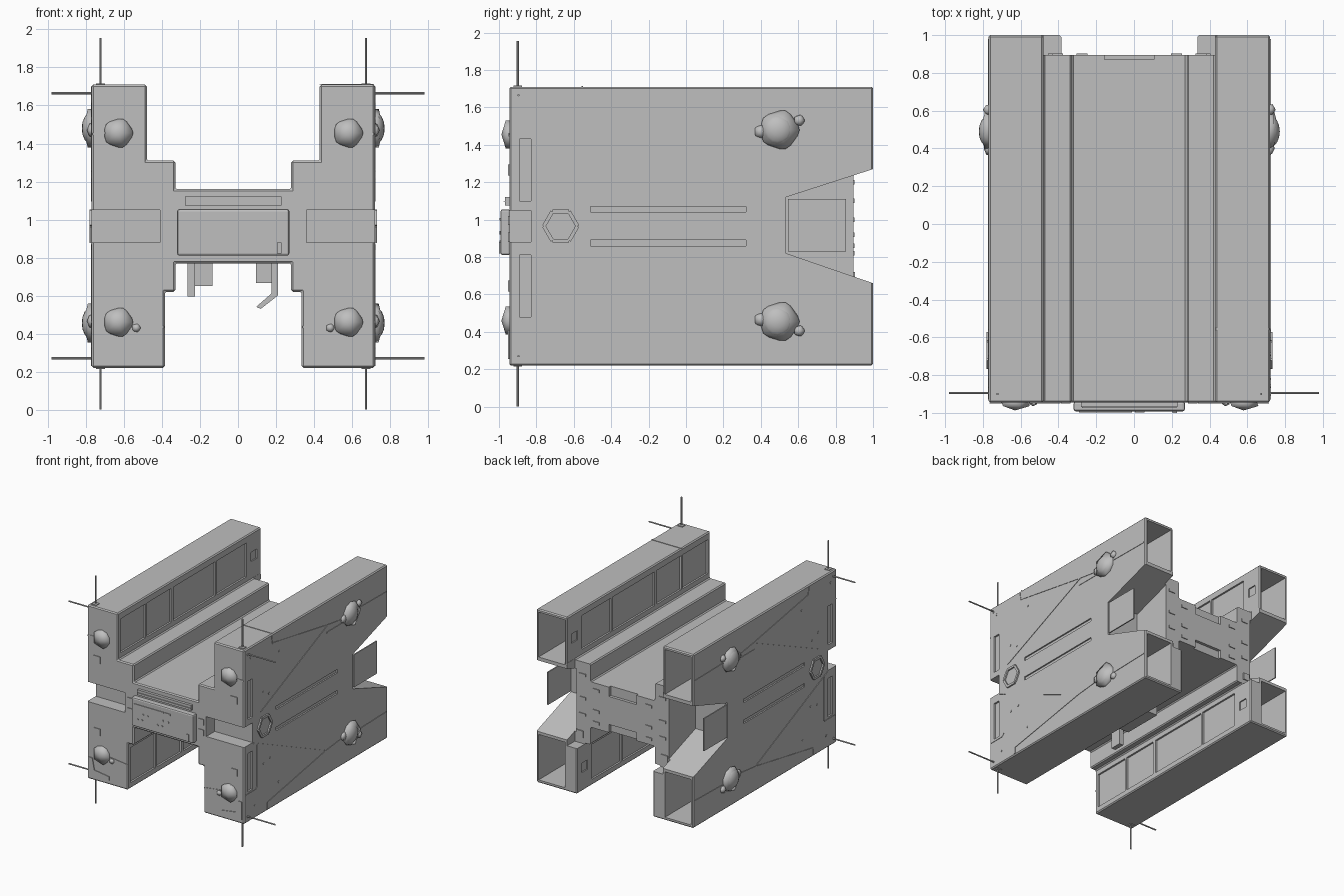
import bpy, bmesh, math
from mathutils import Vector, Matrix

if "Cube" in bpy.data.objects:
    bpy.data.objects.remove(bpy.data.objects["Cube"])

CX = -0.025                      # symmetry plane of the hull
grey = bpy.data.materials.new("hull_grey")
grey.diffuse_color = (0.52, 0.52, 0.52, 1)
grey.use_nodes = True
grey.node_tree.nodes["Principled BSDF"].inputs["Base Color"].default_value = grey.diffuse_color


def finish(name, bm, smooth=False):
    bmesh.ops.recalc_face_normals(bm, faces=bm.faces)
    me = bpy.data.meshes.new(name)
    bm.to_mesh(me)
    bm.free()
    ob = bpy.data.objects.new(name, me)
    bpy.context.collection.objects.link(ob)
    me.materials.append(grey)
    for p in me.polygons:
        p.use_smooth = smooth
    return ob


def box(bm, x, y, z):
    """Box from three (low, high) ranges."""
    c = [(r[0] + r[1]) / 2 for r in (x, y, z)]
    s = [abs(r[1] - r[0]) for r in (x, y, z)]
    bmesh.ops.create_cube(bm, size=1, matrix=Matrix.Translation(c) @ Matrix.Diagonal((*s, 1)))


def sbox(bm, s, d, y, z):
    """Box on side s, with d measured outwards from the symmetry plane."""
    box(bm, (CX + s * d[0], CX + s * d[1]), y, z)


def prism(bm, pts, vec):
    f = bm.faces.new([bm.verts.new(p) for p in pts])
    ret = bmesh.ops.extrude_face_region(bm, geom=[f], use_keep_orig=True)
    vs = [v for v in ret["geom"] if isinstance(v, bmesh.types.BMVert)]
    bmesh.ops.translate(bm, verts=vs, vec=vec)


def strip(bm, p, q, n, w=0.01, t=0.004):
    """Thin raised line from p to q on a surface with normal n."""
    p, q, n = Vector(p), Vector(q), Vector(n)
    a = (q - p).normalized().cross(n) * w / 2
    prism(bm, [p - a, q - a, q + a, p + a], n * t)


def rod(bm, p, q, r, seg=8):
    p, q = Vector(p), Vector(q)
    m = Matrix.Translation((p + q) / 2) @ (q - p).to_track_quat('Z', 'Y').to_matrix().to_4x4()
    bmesh.ops.create_cone(bm, cap_ends=True, segments=seg, radius1=r, radius2=r,
                          depth=(q - p).length, matrix=m)


SIDES = (-1, 1)

# Hull: stepped H profile, extruded front to back
half = [(0.305, 1.16), (0.305, 1.31), (0.455, 1.31), (0.455, 1.71), (0.745, 1.71),
        (0.745, 0.22), (0.36, 0.22), (0.36, 0.62), (0.305, 0.62), (0.305, 0.77)]
prof = [(CX + d, z) for d, z in half] + [(CX - d, z) for d, z in reversed(half)]
bm = bmesh.new()
prism(bm, [(x, -0.945, z) for x, z in prof], (0, 1.945, 0))
hull = finish("hull", bm)

# Cutter: rear bay, open wing ends, front slots, grooves and inner panels
bm = bmesh.new()
box(bm, (CX - 0.4545, CX + 0.4545), (0.895, 1.3), (0.61, 2))
for s in SIDES:
    for z in ((1.30, 1.685), (0.245, 0.635)):
        sbox(bm, s, (0.475, 0.725), (0.55, 1.3), z)
    sbox(bm, s, (0.385, 0.9), (-1.2, -0.83), (0.88, 1.05))
    for z in ((1.10, 1.43), (0.48, 0.81)):
        sbox(bm, s, (0.73, 0.8), (-0.89, -0.83), z)
    for z in ((1.04, 1.07), (0.86, 0.89)):
        sbox(bm, s, (0.733, 0.8), (-0.51, 0.32), z)
    for d, z0, z1 in ((0.455, 1.36, 1.65), (0.36, 0.27, 0.57)):
        for y in ((-0.91, -0.57), (-0.55, -0.22), (-0.19, 0.38), (0.40, 0.80)):
            sbox(bm, s, (d - 0.02, d + 0.015), y, (z0, z1))
        zc = (z0 + z1) / 2
        sbox(bm, s, (d - 0.02, d + 0.01), (0.86, 0.94), (zc - 0.04, zc + 0.04))
cut_a = finish("recess_cutter", bm)

# Cutter: side notches at the rear and two notches in the rear bay wall
bm = bmesh.new()
for s in SIDES:
    pts = [(0.535, 1.12), (1.0, 1.27), (1.2, 1.335), (1.2, 0.591), (1.0, 0.66), (0.535, 0.82)]
    prism(bm, [(CX + s * 0.44, y, z) for y, z in pts], (s * 0.5, 0, 0))
for z in ((1.08, 1.25), (0.7, 0.84)):
    box(bm, (CX - 0.13, CX + 0.13), (0.87, 1.2), z)
cut_b = finish("notch_cutter", bm)

bev = hull.modifiers.new("edge", 'BEVEL')
bev.width, bev.segments, bev.limit_method = 0.009, 1, 'ANGLE'
for c in (cut_a, cut_b):
    m = hull.modifiers.new("cut", 'BOOLEAN')
    m.object, m.operation, m.solver = c, 'DIFFERENCE', 'EXACT'
    c.hide_render = True
    c.hide_set(True)

# Square flaps standing in the side notches
bm = bmesh.new()
for s in SIDES:
    sbox(bm, s, (0.737, 0.747), (0.545, 0.855), (0.83, 1.11))
finish("notch_flaps", bm)

# Seams, frames, hex hatches and rivets on the outer sides
bm = bmesh.new()
lines = [[(0.40, 1.47), (0.19, 1.50), (-0.72, 1.10)], [(0.19, 1.50), (-0.56, 1.63), (-0.57, 1.70)],
         [(0.55, 1.485), (0.98, 1.48)], [(0.17, 1.44), (0.40, 1.44)],
         [(-0.82, 0.87), (0.16, 0.43), (-0.63, 0.29), (-0.63, 0.23)],
         [(0.16, 0.43), (0.40, 0.455)], [(0.55, 0.44), (0.98, 0.45)],
         [(-0.93, 0.46), (-0.79, 0.46), (-0.77, 0.48), (-0.77, 0.84)]]
dots = [(-0.47, 1.53), (-0.69, 1.26), (-0.61, 1.22), (-0.68, 0.645), (-0.59, 0.66),
        (-0.48, 0.41), (-0.86, 1.62), (-0.80, 0.33), (-0.90, 1.66), (-0.90, 0.27)]
hexa = [(-0.67 + 0.09 * math.cos(k * math.pi / 3), 0.965 + 0.09 * math.sin(k * math.pi / 3))
        for k in range(7)]
for s in SIDES:
    x = CX + s * 0.745
    for ln in lines:
        for a, b in zip(ln, ln[1:]):
            strip(bm, (x, *a), (x, *b), (s, 0, 0))
    for a, b in zip(hexa, hexa[1:]):
        strip(bm, (x, *a), (x, *b), (s, 0, 0), 0.02, 0.012)
    for y, z in dots:
        rod(bm, (x - s * 0.01, y, z), (x + s * 0.004, y, z), 0.009)
strip(bm, (0.43, -0.555, 1.71), (0.715, -0.555, 1.71), (0, 0, 1))
finish("side_seams", bm)

# Front panel with its bar, slots and buttons
bm = bmesh.new()
box(bm, (-0.32, 0.27), (-0.992, -0.94), (0.81, 1.055))
panel = finish("front_panel", bm)
b = panel.modifiers.new("edge", 'BEVEL')
b.width, b.segments = 0.012, 2
bm = bmesh.new()
box(bm, (-0.28, 0.23), (-0.968, -0.94), (1.075, 1.12))
box(bm, (-0.275, 0.225), (-0.975, -0.96), (1.093, 1.098))
box(bm, (-0.29, -0.01), (-0.998, -0.99), (0.996, 1.008))
box(bm, (0.005, 0.055), (-0.998, -0.99), (0.996, 1.008))
box(bm, (0.205, 0.228), (-1.0, -0.99), (0.82, 0.88))
for x, z in ((-0.26, 0.88), (-0.215, 0.88), (-0.205, 0.93), (-0.165, 0.93),
             (-0.07, 0.88), (-0.02, 0.93), (-0.025, 0.88), (0.03, 0.93)):
    rod(bm, (x, -0.997, z), (x, -0.98, z), 0.009)
finish("panel_controls", bm)

# Small square plates, corner brackets and seams on the front
bm = bmesh.new()
for s in SIDES:
    for z in (0.905, 0.995):
        sbox(bm, s, (0.312, 0.362), (-0.951, -0.94), (z - 0.025, z + 0.025))
    for z in (1.265, 0.645):
        sbox(bm, s, (0.62, 0.68), (-0.951, -0.94), (z - 0.03, z + 0.03))
    el = [(0.725, 0.41), (0.695, 0.41), (0.675, 0.31), (0.535, 0.29), (0.535, 0.255), (0.725, 0.255)]
    prism(bm, [(CX + s * d, -0.94, z) for d, z in el], (0, -0.011, 0))
    strip(bm, (CX + s * 0.53, -0.945, 0.455), (CX + s * 0.365, -0.945, 0.435), (0, -1, 0))
    strip(bm, (CX + s * 0.74, -0.945, 1.45), (CX + s * 0.60, -0.945, 1.46), (0, -1, 0))
finish("front_plates", bm)

# Slots and corner plates on the rear bay wall
bm = bmesh.new()
for s in SIDES:
    for d, z in ((0.38, 1.2), (0.25, 1.1), (0.38, 1.0), (0.25, 0.92), (0.38, 0.86), (0.25, 0.82)):
        sbox(bm, s, (d - 0.03, d + 0.03), (0.89, 0.902), (z - 0.012, z + 0.012))
    sbox(bm, s, (0.37, 0.43), (0.89, 0.903), (0.66, 0.72))
finish("rear_plates", bm)


def bulb(bm, c, n, r, depth, ico=True):
    """Flattened ball whose short axis is n."""
    m = (Matrix.Translation(c) @ Vector(n).to_track_quat('Z', 'Y').to_matrix().to_4x4()
         @ Matrix.Diagonal((r, r, depth, 1)))
    if ico:
        bmesh.ops.create_icosphere(bm, subdivisions=1, radius=1, matrix=m)
    else:
        bmesh.ops.create_uvsphere(bm, u_segments=14, v_segments=8, radius=1, matrix=m)


# Faceted domes on the front and sides, each with small side balls
bm = bmesh.new()
for s in SIDES:
    x = CX + s * 0.745
    for z, e in ((1.48, 1), (0.455, -1)):
        bulb(bm, (x, 0.50, z), (s, 0, 0), 0.12, 0.045)
        bulb(bm, (x, 0.49, z), (s, 0, 0), 0.085, 0.052, False)
        bulb(bm, (x, 0.605, z + 0.05 * e), (s, 0, 0), 0.033, 0.03)
        bulb(bm, (x, 0.40, z - 0.01 * e), (s, 0, 0), 0.04, 0.025)
        bulb(bm, (CX + s * 0.605, -0.945, 1.455 if e > 0 else 0.46), (0, -1, 0), 0.088, 0.042)
    bulb(bm, (CX + s * 0.51, -0.945, 0.43), (0, -1, 0), 0.025, 0.02)
finish("domes", bm, True)

# Antennas at the four front corners
bm = bmesh.new()
for s in SIDES:
    xa = CX + s * 0.698
    for z0, z1 in ((1.70, 1.955), (0.0, 0.23)):
        rod(bm, (xa, -0.90, z0), (xa, -0.90, z1), 0.006)
    for z in (1.665, 0.27):
        rod(bm, (CX + s * 0.74, -0.895, z), (s * 0.98, -0.895, z), 0.006)
    for z in (1.71, 0.22):
        box(bm, (xa - 0.023, xa + 0.023), (-0.923, -0.877), (z - 0.006, z + 0.006))
finish("antennas", bm)

# Equipment hanging under the middle deck
bm = bmesh.new()
box(bm, (-0.265, -0.225), (-0.55, -0.45), (0.595, 0.78))
box(bm, (-0.225, -0.135), (-0.34, 0.02), (0.65, 0.78))
box(bm, (0.095, 0.175), (-0.34, 0.02), (0.665, 0.78))
arm = [(0.175, 0.78), (0.21, 0.78), (0.21, 0.60), (0.12, 0.53), (0.095, 0.54), (0.175, 0.61)]
prism(bm, [(x, -0.55, z) for x, z in arm], (0, 0.1, 0))
finish("underside_gear", bm)
